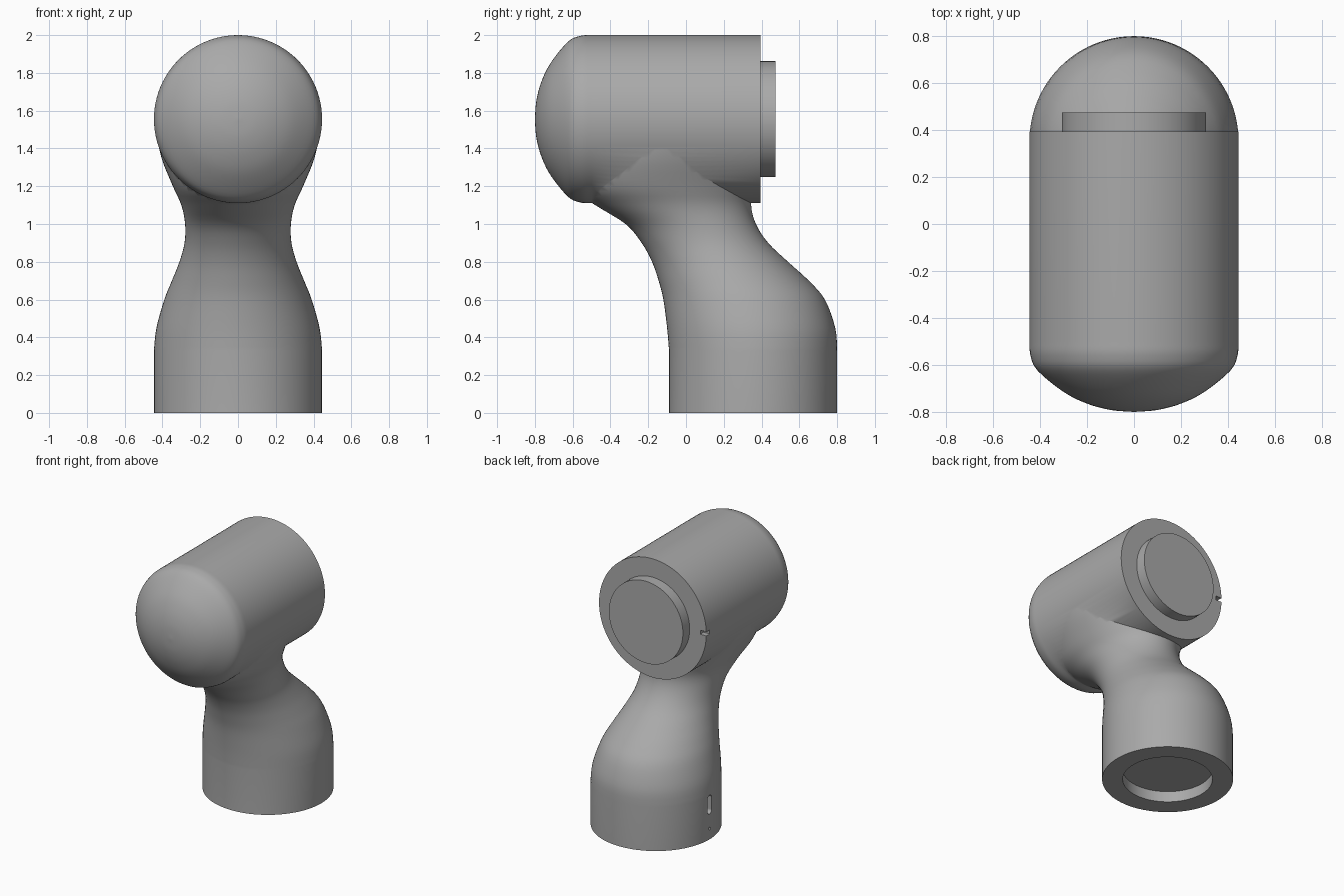
import bpy, bmesh, math
from mathutils import Vector, Matrix

cube = bpy.data.objects.get("Cube")
if cube:
    bpy.data.objects.remove(cube, do_unlink=True)

grey = bpy.data.materials.new("grey_casing")
grey.use_nodes = True
colour = (0.4, 0.4, 0.4, 1)
grey.diffuse_color = colour
grey.node_tree.nodes["Principled BSDF"].inputs["Base Color"].default_value = colour

SIDES = 96
R, HEAD_Z, BASE_Y = 0.445, 1.555, 0.355


def spline(points, steps):
    """Smooth curve through the points."""
    pts = [Vector(p) for p in points]
    out = []
    for i in range(len(pts) - 1):
        a, b, c, d = pts[max(i - 1, 0)], pts[i], pts[i + 1], pts[min(i + 2, len(pts) - 1)]
        for s in range(steps):
            t = s / steps
            out.append(0.5 * (2 * b + (c - a) * t + (2 * a - 5 * b + 4 * c - d) * t ** 2
                              + (3 * b - a - 3 * c + d) * t ** 3))
    return out + [pts[-1]]


def loft(name, rings):
    """Skin closed rings of points, capping both ends."""
    bm = bmesh.new()
    loops = [[bm.verts.new(p) for p in ring] for ring in rings]
    for lo, hi in zip(loops, loops[1:]):
        for i in range(SIDES):
            j = (i + 1) % SIDES
            bm.faces.new((lo[i], lo[j], hi[j], hi[i]))
    bm.faces.new(loops[0])
    bm.faces.new(loops[-1])
    bmesh.ops.recalc_face_normals(bm, faces=bm.faces)
    return finish(name, bm)


def finish(name, bm):
    mesh = bpy.data.meshes.new(name)
    bm.to_mesh(mesh)
    bm.free()
    mesh.materials.append(grey)
    obj = bpy.data.objects.new(name, mesh)
    bpy.context.collection.objects.link(obj)
    return obj


def cylinder(name, radius, depth, centre, axis):
    bm = bmesh.new()
    turn = Vector((0, 0, 1)).rotation_difference(Vector(axis)).to_matrix().to_4x4()
    bmesh.ops.create_cone(bm, cap_ends=True, segments=SIDES, radius1=radius, radius2=radius,
                          depth=depth, matrix=Matrix.Translation(centre) @ turn)
    return finish(name, bm)


def box(name, size, centre):
    bm = bmesh.new()
    bmesh.ops.create_cube(bm, size=1, matrix=Matrix.Translation(centre) @ Matrix.Diagonal((*size, 1)))
    return finish(name, bm)


def combine(target, other, operation):
    mod = target.modifiers.new(operation.lower(), "BOOLEAN")
    mod.operation, mod.object, mod.solver = operation, other, "EXACT"
    bpy.context.view_layer.objects.active = target
    bpy.ops.object.modifier_apply(modifier=mod.name)
    bpy.data.objects.remove(other, do_unlink=True)


angles = [2 * math.pi * i / SIDES for i in range(SIDES)]

# Base and leaning neck: height, front edge and back edge
# paired with the half width
sections = [(0.33, -0.09, 0.80, 0.445), (0.45, -0.10, 0.79, 0.432), (0.6, -0.12, 0.735, 0.39),
            (0.7, -0.145, 0.65, 0.35), (0.8, -0.18, 0.54, 0.31), (0.9, -0.235, 0.435, 0.283),
            (1.0, -0.32, 0.37, 0.28), (1.1, -0.48, 0.345, 0.30), (1.2, -0.62, 0.36, 0.345),
            (1.35, -0.64, 0.37, 0.405), (1.5, -0.6, 0.37, 0.436)]
rows = [Vector((0, -0.09, 0.80, R))] + spline(sections, 4)
neck = loft("arm_casing", [[(w * math.cos(a), (f + b) / 2 + (b - f) / 2 * math.sin(a), z)
                            for a in angles] for z, f, b, w in rows])

# Horizontal head with a domed front
dome = spline([(0.445, -0.5), (0.441, -0.56), (0.41, -0.625), (0.3, -0.715),
               (0.2, -0.765), (0.1, -0.792), (0.004, -0.8)], 5)
head_rows = [(R, 0.395)] + [tuple(p) for p in dome]
head = loft("head", [[(r * math.cos(a), y, HEAD_Z + r * math.sin(a)) for a in angles]
                     for r, y in head_rows])
combine(neck, head, "UNION")

# Socket under the base, rim notch, side slot and pin hole
combine(neck, cylinder("socket", 0.305, 0.16, (0, BASE_Y, 0), (0, 0, 1)), "DIFFERENCE")
combine(neck, box("notch", (0.1, 0.08, 0.03), (-R, 0.395, HEAD_Z)), "DIFFERENCE")
slot = box("slot", (0.08, 0.05, 0.09), (-R, BASE_Y, 0.26))
for z in (0.215, 0.305):
    combine(slot, cylinder("slot_end", 0.025, 0.08, (-R, BASE_Y, z), (1, 0, 0)), "UNION")
combine(neck, slot, "DIFFERENCE")
combine(neck, cylinder("pin_hole", 0.01, 0.05, (-R, BASE_Y, 0.08), (1, 0, 0)), "DIFFERENCE")

# Round coupling plate on the back of the head
plate = cylinder("coupling_plate", 0.307, 0.1, (0, 0.425, HEAD_Z), (0, 1, 0))

for obj in (neck, plate):
    bpy.ops.object.select_all(action="DESELECT")
    obj.select_set(True)
    bpy.context.view_layer.objects.active = obj
    bpy.ops.object.shade_smooth_by_angle(angle=math.radians(35))
